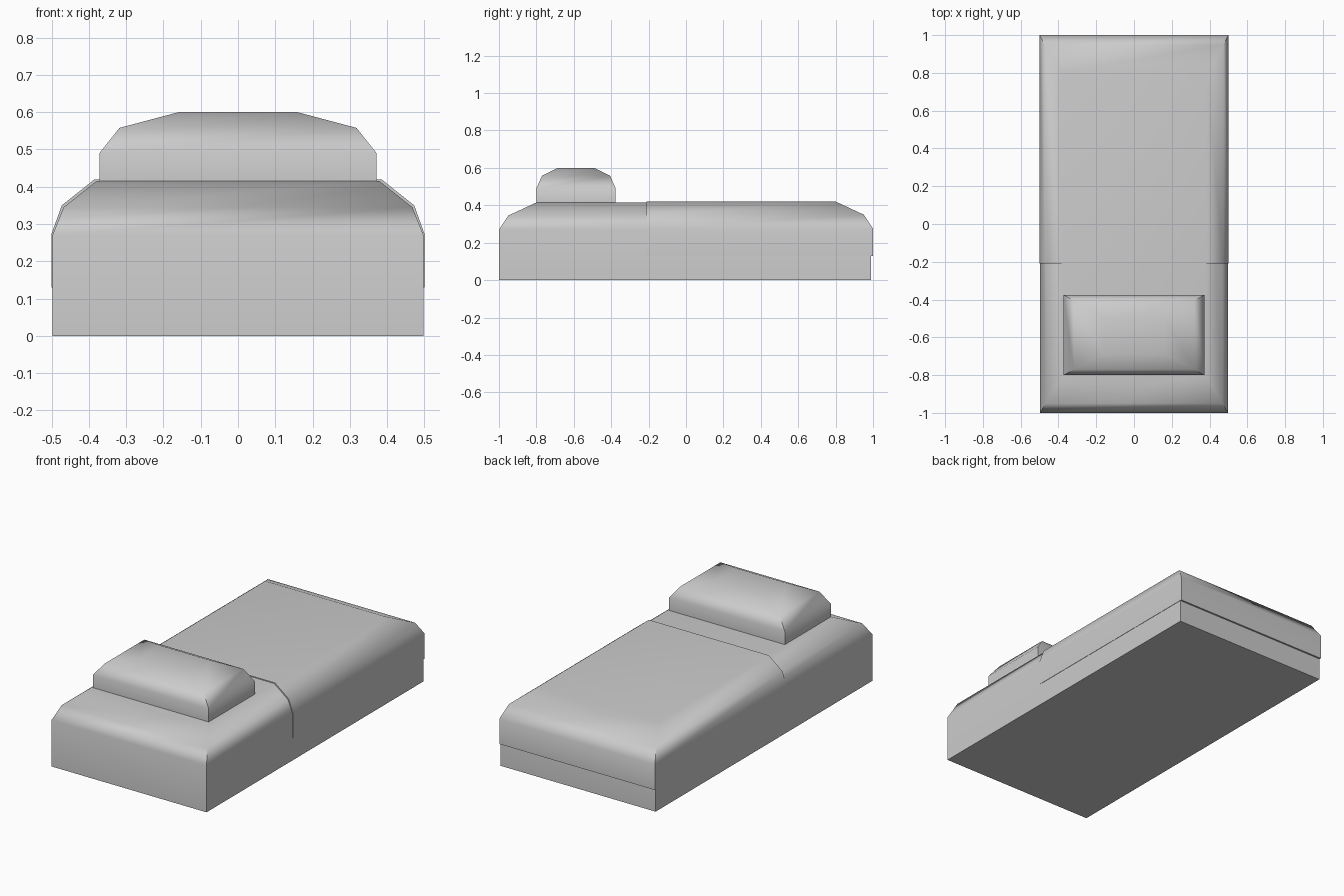
import bpy
import bmesh
import math

cube = bpy.data.objects.get("Cube")
if cube:
    bpy.data.objects.remove(cube, do_unlink=True)

# One plain grey for the whole bed
grey = bpy.data.materials.new("light_grey")
grey.use_nodes = True
colour = (0.6, 0.6, 0.6, 1)
grey.diffuse_color = colour
grey.node_tree.nodes["Principled BSDF"].inputs["Base Color"].default_value = colour


def cushion(name, rings):
    """Stack rectangles (half width, front y, back y, z) into a soft-topped block."""
    bm = bmesh.new()
    loops = [[bm.verts.new((sx * w, y, z)) for sx, y in
              ((-1, y0), (1, y0), (1, y1), (-1, y1))]
             for w, y0, y1, z in rings]
    bm.faces.new(loops[0])
    bm.faces.new(loops[-1])
    for low, high in zip(loops, loops[1:]):
        for i in range(4):
            j = (i + 1) % 4
            bm.faces.new((low[i], low[j], high[j], high[i]))
    bmesh.ops.recalc_face_normals(bm, faces=bm.faces)
    mesh = bpy.data.meshes.new(name)
    bm.to_mesh(mesh)
    bm.free()
    mesh.materials.append(grey)
    obj = bpy.data.objects.new(name, mesh)
    bpy.context.collection.objects.link(obj)

    # Smooth rounded top, crisp vertical corners, flat large faces
    bpy.ops.object.select_all(action="DESELECT")
    obj.select_set(True)
    bpy.context.view_layer.objects.active = obj
    bpy.ops.object.shade_smooth_by_angle(angle=math.radians(60))
    weighted = obj.modifiers.new("even_shading", "WEIGHTED_NORMAL")
    weighted.keep_sharp = True
    return obj


# Mattress block standing on the floor
cushion("mattress", [
    (0.498, -1.0, 0.99, 0.0),
    (0.498, -1.0, 0.99, 0.27),
    (0.468, -0.95, 0.94, 0.345),
    (0.38, -0.8, 0.79, 0.415),
])

# Blanket tucked over the back part of the mattress
fold = -0.21
cushion("blanket", [
    (0.5, fold, 1.0, 0.13),
    (0.5, fold, 1.0, 0.275),
    (0.473, fold, 0.95, 0.35),
    (0.385, fold, 0.8, 0.42),
])

# Pillow resting near the front end
cushion("pillow", [
    (0.372, -0.8, -0.376, 0.413),
    (0.372, -0.8, -0.376, 0.49),
    (0.318, -0.77, -0.406, 0.558),
    (0.16, -0.685, -0.491, 0.6),
])
